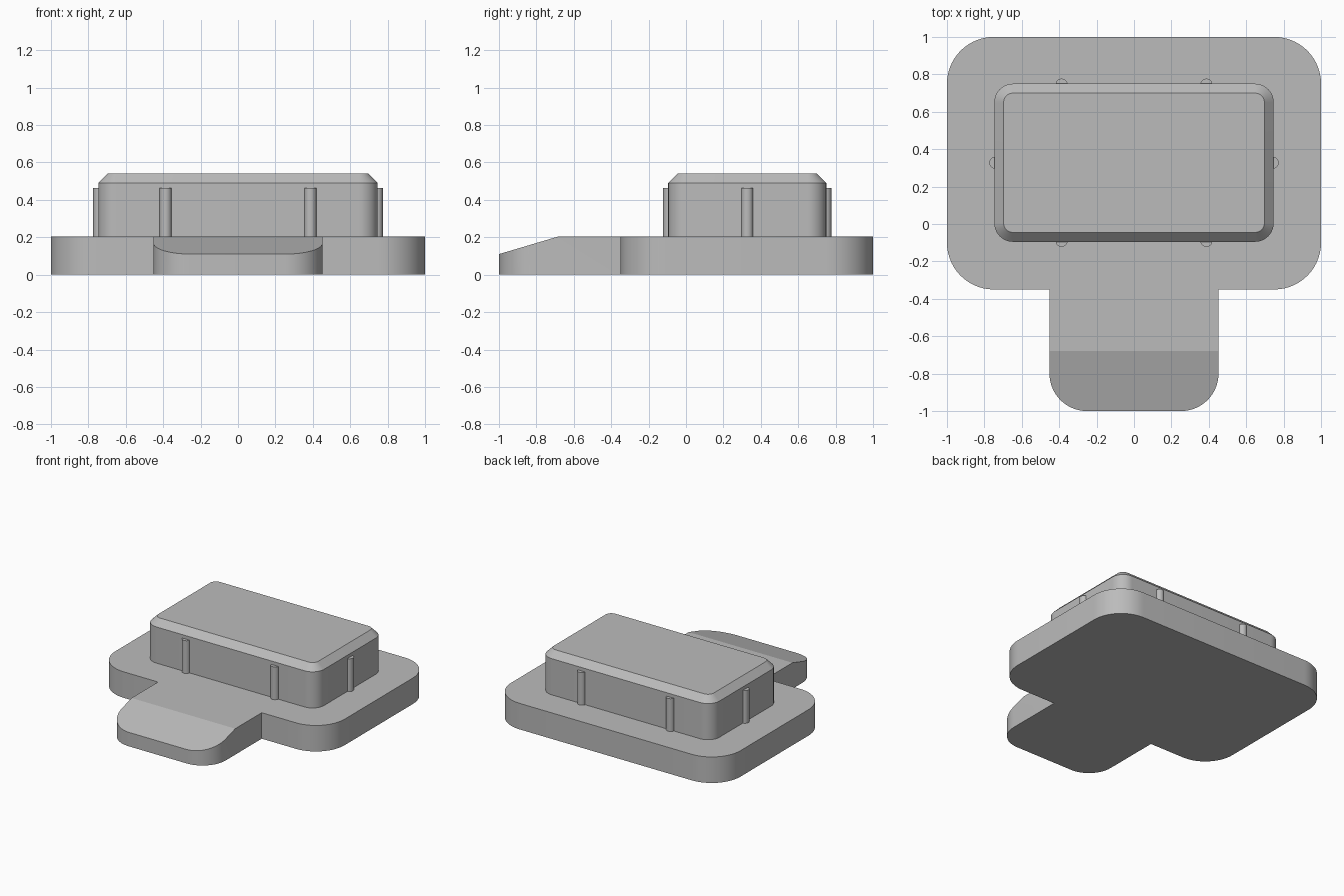
import bpy, bmesh
from math import sin, cos, radians, pi
from mathutils import Vector

cube = bpy.data.objects.get("Cube")
if cube:
    bpy.data.objects.remove(cube, do_unlink=True)

GREY = (0.5, 0.5, 0.5, 1)
mat = bpy.data.materials.new("plain grey")
mat.use_nodes = True
mat.diffuse_color = GREY
mat.node_tree.nodes["Principled BSDF"].inputs["Base Color"].default_value = GREY

BASE_TOP = 0.205


def arc(cx, cy, r, start, steps=14):
    """Quarter circle, counter-clockwise from the start angle in degrees."""
    angles = [radians(start) + pi / 2 * i / steps for i in range(steps + 1)]
    return [(cx + r * cos(a), cy + r * sin(a)) for a in angles]


def rounded_rect(x0, x1, y0, y1, r):
    return (arc(x1 - r, y0 + r, r, 270) + arc(x1 - r, y1 - r, r, 0)
            + arc(x0 + r, y1 - r, r, 90) + arc(x0 + r, y0 + r, r, 180))


def loft(bm, sections):
    """Skin a stack of (outline, height) sections and cap both ends."""
    rings = [[bm.verts.new((x, y, z)) for x, y in pts] for pts, z in sections]
    for low, high in zip(rings, rings[1:]):
        for i in range(len(low)):
            j = (i + 1) % len(low)
            bm.faces.new((low[i], low[j], high[j], high[i]))
    bm.faces.new(rings[0][::-1])
    bm.faces.new(rings[-1])


def finish(name, bm):
    bmesh.ops.recalc_face_normals(bm, faces=bm.faces[:])
    mesh = bpy.data.meshes.new(name)
    bm.to_mesh(mesh)
    bm.free()
    mesh.materials.append(mat)
    ob = bpy.data.objects.new(name, mesh)
    bpy.context.collection.objects.link(ob)
    bpy.ops.object.select_all(action="DESELECT")
    ob.select_set(True)
    bpy.context.view_layer.objects.active = ob
    bpy.ops.object.shade_smooth_by_angle(angle=radians(15))
    return ob


# Base plate with front tab, in one outline
R, T, W, STEP = 0.25, 0.2, 0.452, -0.35
outline = (arc(W - T, -1 + T, T, 270) + [(W, STEP)]
           + arc(1 - R, STEP + R, R, 270) + arc(1 - R, 1 - R, R, 0)
           + arc(-1 + R, 1 - R, R, 90) + arc(-1 + R, STEP + R, R, 180)
           + [(-W, STEP)] + arc(-W + T, -1 + T, T, 180))
bm = bmesh.new()
loft(bm, [(outline, 0), (outline, BASE_TOP)])

# Sloping front of the tab
ramp_start, ramp_drop = -0.68, 0.095
normal = Vector((0, -ramp_drop, 1 + ramp_start)).normalized()
cut = bmesh.ops.bisect_plane(bm, geom=bm.verts[:] + bm.edges[:] + bm.faces[:],
                             dist=1e-5, plane_co=(0, ramp_start, BASE_TOP),
                             plane_no=normal, clear_outer=True)
bmesh.ops.holes_fill(bm, edges=[e for e in bm.edges if e.is_boundary], sides=0)
finish("base_plate", bm)

# Raised block with a chamfered top
X, Y0, Y1, C = 0.747, -0.095, 0.75, 0.05
body = rounded_rect(-X, X, Y0, Y1, 0.1)
lid = rounded_rect(-X + C, X - C, Y0 + C, Y1 - C, 0.1 - C)
bm = bmesh.new()
loft(bm, [(body, BASE_TOP), (body, 0.49), (lid, 0.54)])
finish("raised_block", bm)

# Round ribs on the walls of the block
RIB_R, RIB_TOP, SINK = 0.032, 0.463, 0.005
mid = (Y0 + Y1) / 2
spots = {}
for side, sx in (("left", 1), ("right", -1)):
    spots[f"front_{side}_rib"] = (sx * 0.387, Y0 + SINK)
    spots[f"back_{side}_rib"] = (sx * 0.387, Y1 - SINK)
    spots[f"{side}_side_rib"] = (sx * (X - SINK), mid)
for name, (x, y) in spots.items():
    circle = rounded_rect(x - RIB_R, x + RIB_R, y - RIB_R, y + RIB_R, RIB_R)
    bm = bmesh.new()
    loft(bm, [(circle, BASE_TOP), (circle, RIB_TOP)])
    bmesh.ops.remove_doubles(bm, verts=bm.verts[:], dist=1e-5)
    finish(name, bm)
